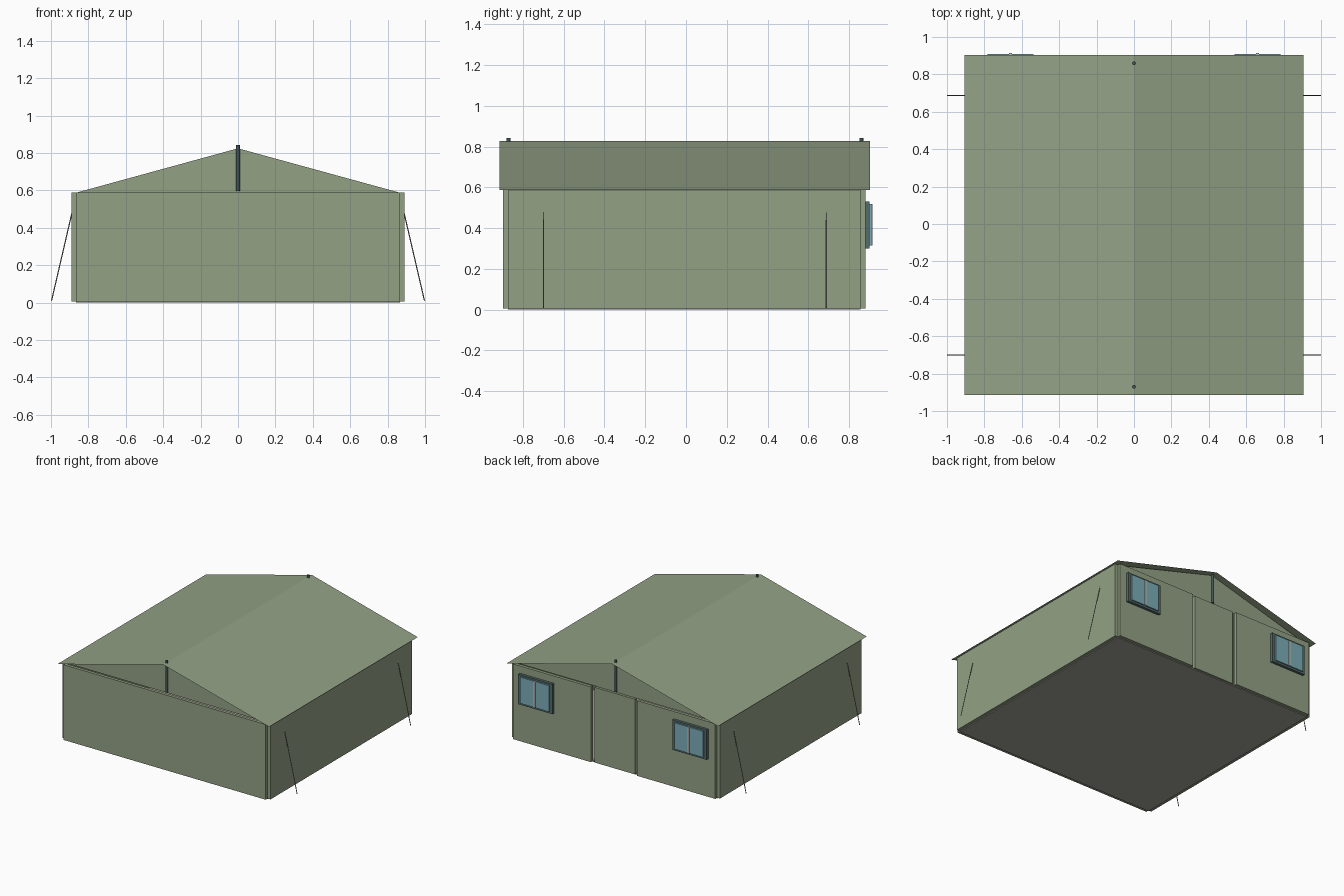
import bpy
from mathutils import Vector

cube = bpy.data.objects.get("Cube")
if cube:
    bpy.data.objects.remove(cube, do_unlink=True)


def material(name, rgb):
    m = bpy.data.materials.new(name)
    m.use_nodes = True
    m.diffuse_color = (*rgb, 1)
    m.node_tree.nodes["Principled BSDF"].inputs["Base Color"].default_value = (*rgb, 1)
    return m


canvas = material("olive canvas", (0.294, 0.359, 0.235))
ground_sheet = material("grey ground sheet", (0.37, 0.36, 0.31))
slate = material("dark slate", (0.055, 0.085, 0.085))
frame_teal = material("dark teal", (0.09, 0.145, 0.145))
glass = material("blue glass", (0.20, 0.42, 0.48))
bar_grey = material("light grey", (0.6, 0.6, 0.58))
rope_mat = material("rope", (0.28, 0.27, 0.24))


def mesh_object(name, verts, faces, mat):
    me = bpy.data.meshes.new(name)
    me.from_pydata(verts, [], faces)
    me.materials.append(mat)
    ob = bpy.data.objects.new(name, me)
    bpy.context.collection.objects.link(ob)
    return ob


def box(name, x, y, z, mat):
    """Box from (min, max) pairs on each axis."""
    verts = [(a, b, c) for a in x for b in y for c in z]
    faces = [(0, 1, 3, 2), (4, 6, 7, 5), (0, 4, 5, 1),
             (2, 3, 7, 6), (0, 2, 6, 4), (1, 5, 7, 3)]
    return mesh_object(name, verts, faces, mat)


def rod(name, start, end, radius, sides, mat):
    a, b = Vector(start), Vector(end)
    bpy.ops.mesh.primitive_cylinder_add(vertices=sides, radius=radius,
                                        depth=(b - a).length, location=(a + b) / 2)
    ob = bpy.context.object
    ob.name = name
    ob.rotation_euler = (b - a).to_track_quat("Z", "Y").to_euler()
    ob.data.materials.append(mat)
    bpy.ops.object.shade_smooth_by_angle()
    return ob


# Main dimensions
INNER_X, OUTER_X, EAVE_X = 0.865, 0.89, 0.907
FRONT, BACK, THICK = -0.873, 0.856, 0.024
BASE, EAVE, RIDGE = 0.006, 0.588, 0.827
DOOR, OPENING = 0.173, 0.198
wall_z = (BASE, EAVE)

# Floor
box("floor", (-INNER_X, INNER_X), (FRONT, BACK), (0, 0.01), ground_sheet)

# Walls, leaving a small notch at every corner and a gap beside the door
box("front_wall", (-INNER_X, INNER_X), (FRONT - THICK, FRONT), wall_z, canvas)
box("door_flap", (-DOOR, DOOR), (BACK - 0.01, BACK + 0.014), wall_z, canvas)
for side, s in (("left", 1), ("right", -1)):
    box(side + "_wall", sorted((s * INNER_X, s * OUTER_X)), (FRONT, BACK), wall_z, canvas)
    box(side + "_back_wall", sorted((s * OPENING, s * INNER_X)),
        (BACK, BACK + THICK), wall_z, canvas)

# Gables and ridge poles
for end, y, pole_y in (("front", FRONT + 0.01, -0.871), ("back", BACK - 0.005, 0.86)):
    order = (0, 1, 2) if end == "front" else (0, 2, 1)
    mesh_object(end + "_gable", [(-INNER_X, y, EAVE), (INNER_X, y, EAVE),
                                 (0, y, RIDGE - 0.002)], [order], canvas)
    rod(end + "_ridge_pole", (0, pole_y, EAVE + 0.01), (0, pole_y, 0.843), 0.01, 12, slate)

# Thin pitched roof sheet
profile = [(-EAVE_X, EAVE), (0, RIDGE), (EAVE_X, EAVE)]
roof_verts = [(x, y, z) for y in (-0.915, 0.903) for x, z in profile]
mesh_object("roof", roof_verts, [(0, 1, 4, 3), (1, 2, 5, 4)], canvas)

# Back windows: wide frame, two panes and a bar between them
wall_y = BACK + THICK
for side, s in (("left", 1), ("right", -1)):
    c = s * 0.66
    box(side + "_window_frame", (c - 0.147, c + 0.147),
        (wall_y, 0.90), (0.30, 0.532), frame_teal)
    for i, d in enumerate((-0.0645, 0.0645)):
        box(f"{side}_window_pane_{i + 1}", (c + d - 0.0585, c + d + 0.0585),
            (0.90, 0.909), (0.315, 0.518), glass)
    box(side + "_window_bar", (c - 0.007, c + 0.007),
        (0.90, 0.914), (0.315, 0.518), bar_grey)

# Guy ropes
for side, s in (("left", 1), ("right", -1)):
    for end, y in (("front", -0.70), ("back", 0.688)):
        rod(f"{side}_{end}_guy_rope", (s * 0.886, y, 0.488),
            (s * 0.997, y, 0.01), 0.003, 6, rope_mat)
